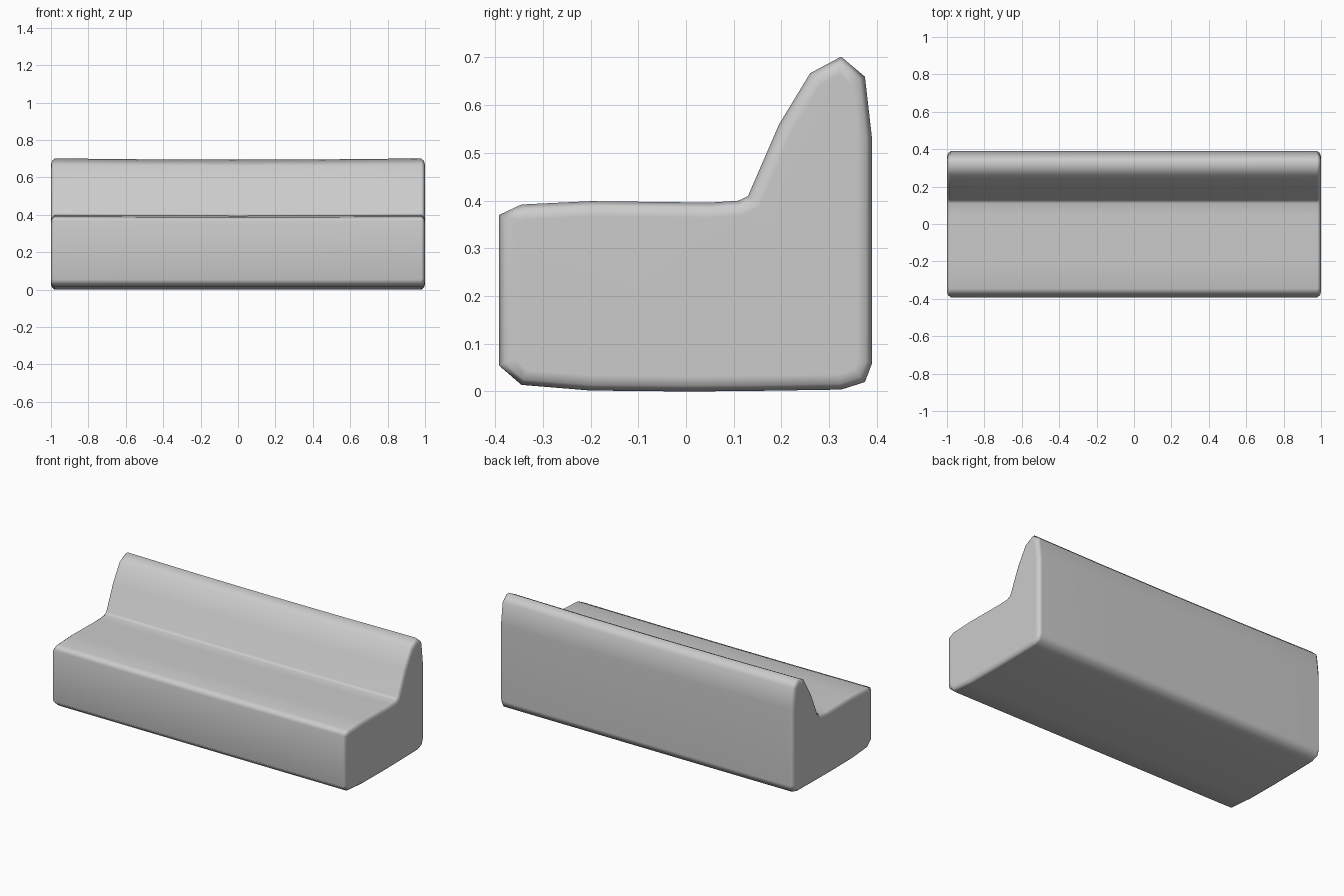
import bpy, bmesh
from mathutils import Vector

if "Cube" in bpy.data.objects:
    bpy.data.objects.remove(bpy.data.objects["Cube"])

# Side profile (y, z): front, seat, backrest, back, underside
PROFILE = [Vector(p) for p in [
    (-0.392, 0.055), (-0.392, 0.37), (-0.345, 0.392), (-0.2, 0.399),
    (0.05, 0.396), (0.11, 0.40), (0.13, 0.41), (0.195, 0.56), (0.26, 0.667),
    (0.325, 0.702), (0.375, 0.66), (0.39, 0.53), (0.39, 0.06), (0.375, 0.02),
    (0.325, 0.004), (0.13, 0.001), (0.0, 0.0), (-0.2, 0.002), (-0.345, 0.014)]]


def inset(points, d):
    """Move a clockwise outline inward by d with mitred corners."""
    out = []
    for i, p in enumerate(points):
        a = (p - points[i - 1]).normalized()
        b = (points[(i + 1) % len(points)] - p).normalized()
        na, nb = Vector((a.y, -a.x)), Vector((b.y, -b.x))
        out.append(p + (na + nb) * d / (1 + na.dot(nb)))
    return out


# Sections along x (x, inset): rounded ends
half = [(1.0, 0.032), (0.995, 0.012), (0.98, 0.0), (0.5, 0.0)]
sections = [(-x, d) for x, d in half] + [(0, 0)] + half[::-1]

bm = bmesh.new()
rings = []
for x, d in sections:
    sag = 1 - 0.01 * (1 - x * x)      # slight dip towards the middle
    rings.append([bm.verts.new((x, p.x, p.y * sag)) for p in inset(PROFILE, d)])
n = len(PROFILE)
for r, s in zip(rings, rings[1:]):
    for i in range(n):
        j = (i + 1) % n
        bm.faces.new((r[i], r[j], s[j], s[i]))
bm.faces.new(rings[0])
bm.faces.new(rings[-1])
bmesh.ops.recalc_face_normals(bm, faces=bm.faces)
for f in bm.faces:
    f.smooth = True

# Sofa body
mesh = bpy.data.meshes.new("sofa")
bm.to_mesh(mesh)
bm.free()
sofa = bpy.data.objects.new("sofa", mesh)
bpy.context.collection.objects.link(sofa)
# Keep flat areas clean while the rounded edges stay smooth
mod = sofa.modifiers.new("weighted_normals", 'WEIGHTED_NORMAL')
mod.weight = 50
